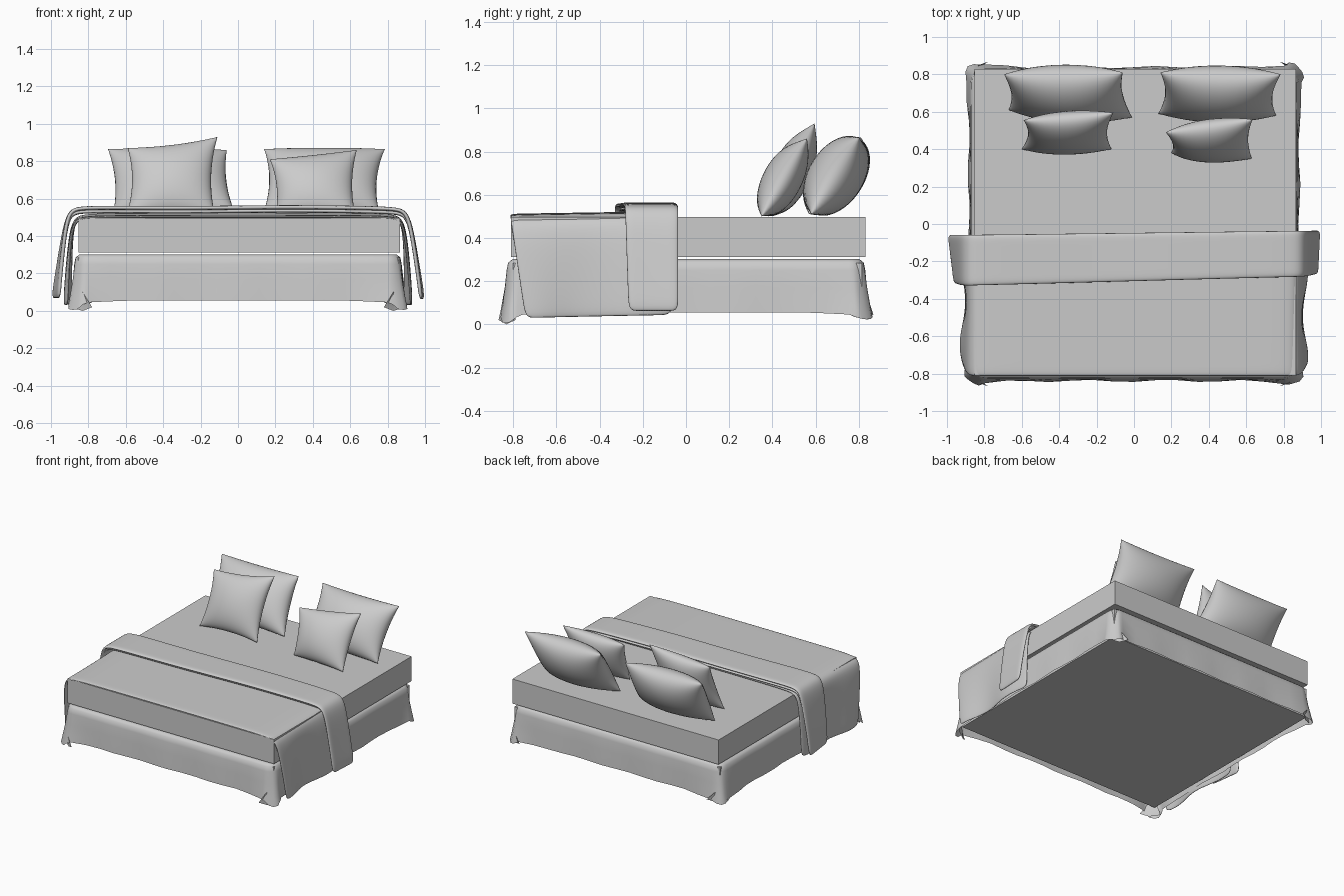
import bpy, bmesh, math
from mathutils import Vector

if "Cube" in bpy.data.objects:
    bpy.data.objects.remove(bpy.data.objects["Cube"])


def mesh_object(name, verts, faces, smooth=True):
    bm = bmesh.new()
    vs = [bm.verts.new(v) for v in verts]
    for f in faces:
        bm.faces.new([vs[i] for i in f])
    bmesh.ops.remove_doubles(bm, verts=bm.verts, dist=0.0002)
    bmesh.ops.recalc_face_normals(bm, faces=bm.faces)
    me = bpy.data.meshes.new(name)
    bm.to_mesh(me)
    bm.free()
    for p in me.polygons:
        p.use_smooth = smooth
    ob = bpy.data.objects.new(name, me)
    bpy.context.collection.objects.link(ob)
    return ob


def box(name, lo, hi):
    v = [(x, y, z) for x in (lo[0], hi[0]) for y in (lo[1], hi[1]) for z in (lo[2], hi[2])]
    f = [(0, 1, 3, 2), (4, 6, 7, 5), (0, 4, 5, 1), (2, 3, 7, 6), (0, 2, 6, 4), (1, 5, 7, 3)]
    return mesh_object(name, v, f, False)


def grid_faces(rows, cols, start=0):
    return [(start + r * cols + c, start + r * cols + c + 1,
             start + (r + 1) * cols + c + 1, start + (r + 1) * cols + c)
            for r in range(rows - 1) for c in range(cols - 1)]


def thicken(ob, thickness, levels=2):
    s = ob.modifiers.new("thickness", 'SOLIDIFY')
    s.thickness, s.offset = thickness, 0
    s = ob.modifiers.new("smooth", 'SUBSURF')
    s.levels = s.render_levels = levels


# Mattress and the base box under it
box("mattress", (-0.853, -0.81, 0.312), (0.867, 0.83, 0.497))
box("base", (-0.855, -0.80, 0.065), (0.86, 0.815, 0.285))


# Cloth skirt: rounded rectangle rings, flaring and dipping at the corners
def skirt():
    outline = []
    n, k, r = 14, 6, 0.06
    hx, hy = 0.86, 0.815
    for cx, cy, a0 in ((1, 1, 0), (-1, 1, 90), (-1, -1, 180), (1, -1, 270)):
        for i in range(k + 1):
            a = math.radians(a0 + 90 * i / k)
            outline.append((cx * (hx - r) + r * math.cos(a), cy * (hy - r) + r * math.sin(a),
                            math.cos(a), math.sin(a), math.sin(math.pi * i / k) * 0.7 + 0.3))
        # straight run to the next corner
        ex, ey = -math.sin(math.radians(a0 + 90)), 0
        d = (math.cos(math.radians(a0 + 90)), math.sin(math.radians(a0 + 90)))
        run = (-d[1], d[0])
        length = 2 * ((hx if abs(run[0]) > 0.5 else hy) - r)
        sx, sy = outline[-1][:2]
        for i in range(1, n):
            t = i / n
            w = 0.3 * max(0, 1 - min(t, 1 - t) * 8)
            outline.append((sx + run[0] * length * t, sy + run[1] * length * t, d[0], d[1], w))
    levels = [(0.296, -0.05), (0.302, -0.012), (0.285, 0.008), (0.25, 0.014),
              (0.17, 0.018), (0.10, 0.022), (0.055, 0.024)]
    verts, faces, m = [], [], len(outline)
    for z, off in levels:
        drop = (0.302 - z) / 0.247
        for i, (x, y, dx, dy, w) in enumerate(outline):
            ripple = 0.006 * math.sin(i * 1.7) * drop
            o = off + drop ** 2 * w * 0.036 + ripple
            verts.append((x + dx * o, y + dy * o,
                          z - drop ** 3 * w * 0.04 * (1.25 if y < 0 and w > 0.8 else 0.8)))
    for l in range(len(levels) - 1):
        for i in range(m):
            j = (i + 1) % m
            faces.append((l * m + i, l * m + j, (l + 1) * m + j, (l + 1) * m + i))
    faces.append(tuple(range(m)))
    mesh_object("bed_skirt", verts, faces)
    # loose hanging tips of cloth at the four corners
    for sx in (-1, 1):
        for sy in (-1, 1):
            b = 0.0 if sy < 0 else 0.025
            v = [(sx * 0.865, sy * 0.80, 0.12), (sx * 0.83, sy * 0.85, 0.10),
                 (sx * 0.90, sy * 0.79, b + 0.02), (sx * 0.83, sy * 0.832, b),
                 (sx * 0.78, sy * 0.868, b + 0.02)]
            mesh_object("skirt_corner", v, [(0, 2, 3), (0, 3, 1), (1, 3, 4)])


skirt()

# Half cross-section of a draped cloth: x, z from hem to bed centre
HALF = [(0.912, 0.04), (0.91, 0.13), (0.905, 0.24), (0.897, 0.36), (0.885, 0.45),
        (0.862, 0.497), (0.80, 0.508), (0.6, 0.510), (0.3, 0.511), (0.0, 0.511)]
PROFILE = [(-x, z) for x, z in HALF] + HALF[-2::-1]


def drape(name, rows, lift, shape, thickness):
    verts = []
    for r in range(rows):
        t = r / (rows - 1)
        for x, z in PROFILE:
            hang = max(0.0, (0.5 - z) / 0.46)
            dx, y, dz = shape(t, x, hang)
            s = 1 if x > 0 else -1
            up = lift * (1 - min(1, hang * 2.5))
            verts.append((x + s * dx * (abs(x) > 0.79), y, z + up + dz))
    ob = mesh_object(name, verts, grid_faces(rows, len(PROFILE)))
    thicken(ob, thickness)


# Blanket over the foot half, open at the front
def blanket_shape(t, x, hang):
    y = -0.815 + 0.755 * t + (1 - t) ** 3 * hang * 0.07
    wave = hang * (0.018 * math.sin(t * 9 + (1 if x > 0 else 0)) - 0.002)
    return wave, y, -0.012 * (1 - t) * (1 if hang == 0 else 1.2)


drape("blanket", 12, 0.005, blanket_shape, 0.016)


# Folded band across the bed, two layers, flaring out at the hems
def band_shape(front_pad):
    def shape(t, x, hang):
        side = (x + 1) / 2
        front = -0.335 + 0.055 * side + front_pad + hang * 0.015
        back = -0.058 + 0.025 * side
        y = front + (back - front) * t
        flare = 0.026 + hang * (0.018 + 0.034 * t if x < 0 else 0.04 + 0.012 * t)
        return flare, y, 0.022 * hang + 0.003 * math.sin(x * 5)
    return shape


drape("folded_band_lower", 6, 0.022, band_shape(0.02), 0.02)
drape("folded_band_upper", 6, 0.041, band_shape(0.0), 0.022)


# Cushion from four corners (bottom left, bottom right, top left, top right)
def pillow(name, corners, half, px, pz, n=22):
    bl, br, tl, tr = [Vector(c) for c in corners]
    normal = (br - bl).cross(tl - bl).normalized()
    verts, faces = [], []
    for side in (1, -1):
        start = len(verts)
        for j in range(n + 1):
            for i in range(n + 1):
                u = math.sin((i / n - 0.5) * math.pi)
                v = math.sin((j / n - 0.5) * math.pi)
                a = (u * (1 - px * (1 - v * v)) + 1) / 2
                b = (v * (1 - pz * (1 - u * u)) + 1) / 2
                p = (bl * (1 - a) + br * a) * (1 - b) + (tl * (1 - a) + tr * a) * b
                bulge = max(0.0, (1 - u * u) * (1 - v * v)) ** 0.5
                p = p + normal * side * half * bulge
                p.z = max(p.z, 0.498)
                verts.append(p)
        faces += grid_faces(n + 1, n + 1, start)
    mesh_object(name, verts, faces)


pillow("back_pillow_left", [(-0.67, 0.61, 0.51), (-0.01, 0.57, 0.51),
                            (-0.695, 0.80, 0.865), (-0.06, 0.81, 0.86)], 0.128, 0.08, 0.02)
pillow("back_pillow_right", [(0.13, 0.59, 0.51), (0.76, 0.58, 0.51),
                             (0.14, 0.81, 0.865), (0.785, 0.80, 0.865)], 0.128, 0.10, 0.03)
pillow("front_pillow_left", [(-0.60, 0.40, 0.50), (-0.12, 0.40, 0.50),
                             (-0.59, 0.555, 0.87), (-0.11, 0.595, 0.93)], 0.092, 0.12, 0.08)
pillow("front_pillow_right", [(0.20, 0.38, 0.50), (0.63, 0.35, 0.50),
                              (0.17, 0.49, 0.81), (0.635, 0.56, 0.86)], 0.092, 0.10, 0.03)
